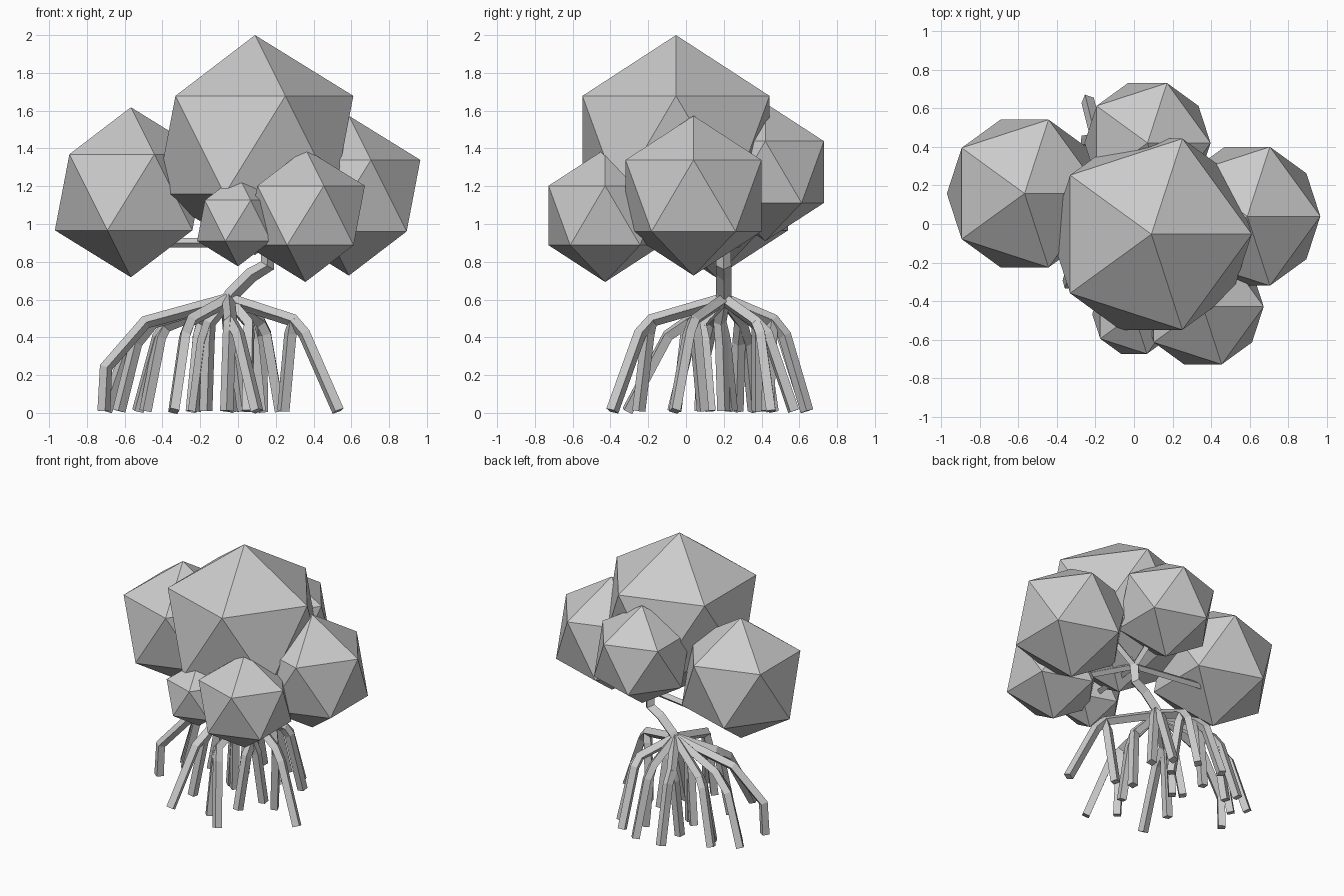
import bpy
from mathutils import Vector

cube = bpy.data.objects.get("Cube")
if cube:
    bpy.data.objects.remove(cube, do_unlink=True)

grey = bpy.data.materials.new("plain_grey")
grey.use_nodes = True
colour = (0.6, 0.6, 0.6, 1)
grey.diffuse_color = colour
grey.node_tree.nodes["Principled BSDF"].inputs["Base Color"].default_value = colour


def foliage(name, radius, centre):
    bpy.ops.mesh.primitive_ico_sphere_add(subdivisions=1, radius=radius, location=centre)
    clump = bpy.context.object
    clump.name = name
    clump.data.materials.append(grey)


def limbs(name, paths, thickness):
    """Square-section limbs, one spline for each path."""
    curve = bpy.data.curves.new(name, "CURVE")
    curve.dimensions = "3D"
    curve.bevel_depth = thickness
    curve.bevel_resolution = 0
    curve.use_fill_caps = True
    for path in paths:
        spline = curve.splines.new("POLY")
        spline.use_smooth = False
        spline.points.add(len(path) - 1)
        for point, co in zip(spline.points, path):
            point.co = (*co, 1)
    curve.materials.append(grey)
    bpy.context.collection.objects.link(bpy.data.objects.new(name, curve))


# Leaf clumps
foliage("crown_foliage", 0.582, (0.09, -0.053, 1.418))
foliage("right_foliage", 0.45, (-0.567, 0.158, 1.168))
foliage("left_foliage", 0.423, (0.587, 0.04, 1.15))
foliage("back_foliage", 0.365, (0.07, 0.42, 1.275))
foliage("front_foliage", 0.352, (0.357, -0.428, 1.045))
foliage("small_foliage", 0.242, (0, -0.467, 1.018))

# Trunk and branches
hub = Vector((-0.05, 0.2, 0.6))
fork = Vector((0.16, 0.195, 0.9))
limbs("trunk", [[hub, (-0.03, 0.2, 0.63), (0.07, 0.2, 0.73), (0.155, 0.2, 0.78), fork]], 0.04)
limbs("branches", [[fork, tip] for tip in (
    (-0.36, 0.28, 0.9), (0.12, 0.3, 1.05), (0.35, 0.16, 1.08),
    (0.25, -0.2, 0.97), (0.04, -0.35, 0.97), (0.12, 0.05, 1.1))], 0.025)

# Stilt roots: knee, bend position towards the foot, bend height, feet
ROOTS = [
    ((-0.49, 0.14, 0.48), 0.95, 0.24, [(-0.71, 0.08)]),
    ((-0.45, 0.29, 0.48), 0.5, 0.37, [(-0.7, 0.36), (-0.63, 0.27)]),
    ((-0.38, 0.38, 0.46), 0.3, 0.4, [(-0.53, 0.46), (-0.49, 0.38)]),
    ((-0.25, 0.02, 0.49), 0.35, 0.41, [(-0.34, -0.31), (-0.34, -0.05)]),
    ((-0.04, -0.18, 0.49), 0.3, 0.42, [(0.1, -0.39), (-0.06, -0.25)]),
    ((0.29, 0.04, 0.49), 0.25, 0.42, [(0.53, -0.06), (0.24, 0.09)]),
    ((0.12, 0.37, 0.48), 0.3, 0.42, [(0.22, 0.45), (0.13, 0.57)]),
    ((-0.05, 0.46, 0.49), 0.35, 0.41, [(-0.03, 0.64), (0.03, 0.43)]),
    ((-0.19, 0.44, 0.48), 0.35, 0.41, [(-0.24, 0.64), (-0.25, 0.43)]),
    ((-0.15, 0.18, 0.48), 0.4, 0.38, [(-0.17, 0.2), (-0.23, 0.24)]),
    ((0.06, 0.08, 0.47), 0.4, 0.38, [(0.05, -0.07), (0.12, 0.13)]),
]
paths = []
for knee, reach, height, feet in ROOTS:
    knee = Vector(knee)
    for x, y in feet:
        foot = Vector((x, y, 0.01))
        shin = knee.lerp(foot, reach)
        shin.z = height
        paths.append([hub, knee, shin, foot])
limbs("stilt_roots", paths, 0.035)
